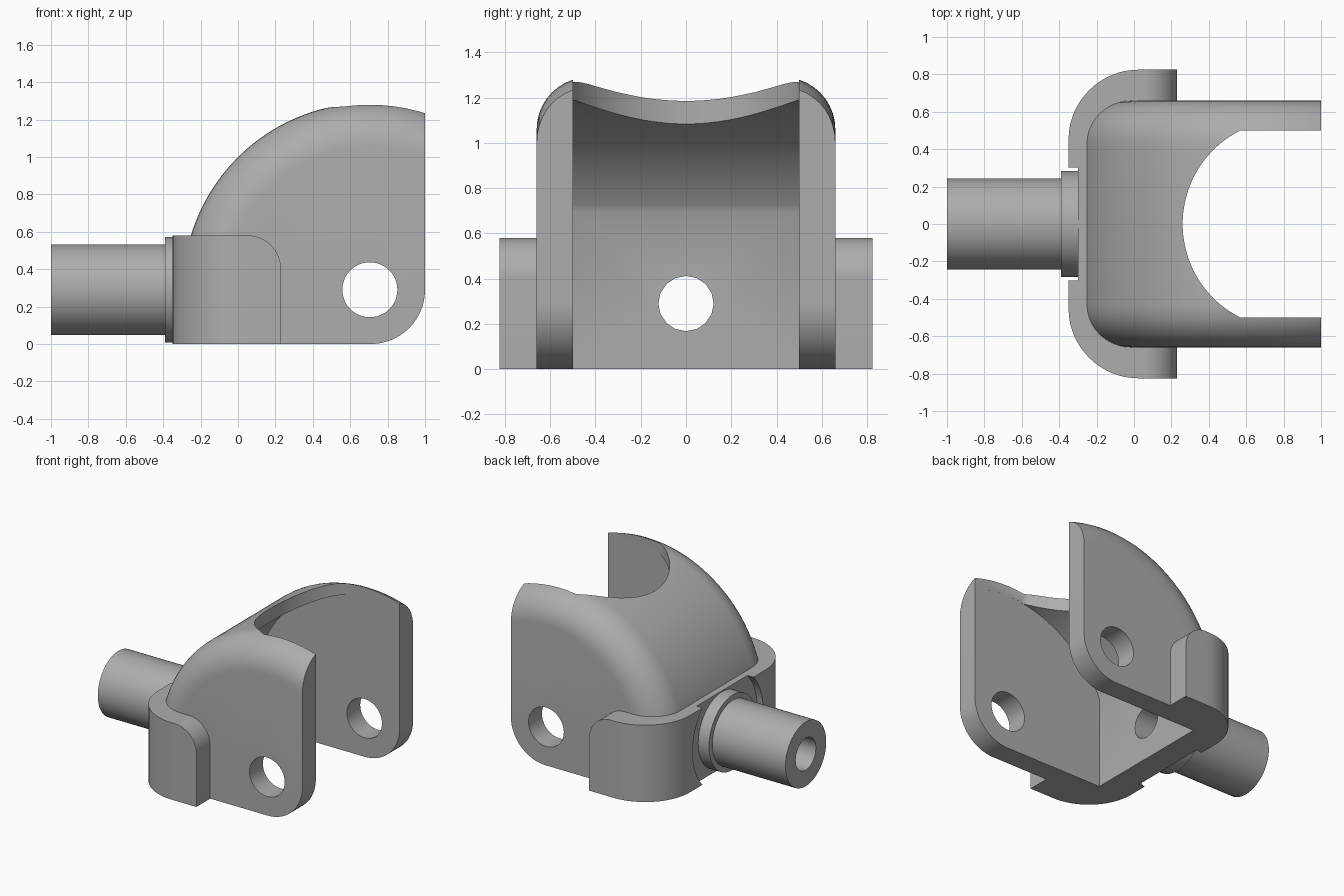
import bpy, bmesh
from math import sin, cos, pi, radians
from mathutils import Matrix

cube = bpy.data.objects.get("Cube")
if cube:
    bpy.data.objects.remove(cube, do_unlink=True)

# Single material
steel = bpy.data.materials.new("plain_grey")
steel.use_nodes = True
GREY = (0.42, 0.42, 0.42, 1)
steel.diffuse_color = GREY
steel.node_tree.nodes["Principled BSDF"].inputs["Base Color"].default_value = GREY

# Shared centre of the hood arc, arm holes and shaft height
PX, PZ = 0.705, 0.29
ARM_Y, INNER_Y = 0.66, 0.5


def finish(name, bm):
    bmesh.ops.recalc_face_normals(bm, faces=bm.faces)
    mesh = bpy.data.meshes.new(name)
    bm.to_mesh(mesh)
    bm.free()
    obj = bpy.data.objects.new(name, mesh)
    bpy.context.collection.objects.link(obj)
    mesh.materials.append(steel)
    return obj


def arc(cx, cy, r, start, end, n=16):
    angles = [radians(start + (end - start) * i / n) for i in range(n + 1)]
    return [(cx + r * cos(a), cy + r * sin(a)) for a in angles]


def prism(name, outline, axis, lo, hi):
    """Extrude a 2D outline along z (outline in x, y) or y (outline in x, z)."""
    def place(u, v, w):
        return (u, v, w) if axis == "z" else (u, w, v)
    bm = bmesh.new()
    face = bm.faces.new([bm.verts.new(place(u, v, lo)) for u, v in outline])
    new = bmesh.ops.extrude_face_region(bm, geom=[face])["geom"]
    bmesh.ops.translate(bm, vec=place(0, 0, hi - lo),
                        verts=[g for g in new if isinstance(g, bmesh.types.BMVert)])
    return finish(name, bm)


def rod(name, axis, radius, lo, hi, x=0, sides=64, rim=0):
    """Cylinder along x or y at shaft height, with optional rounded rims."""
    bm = bmesh.new()
    bmesh.ops.create_cone(bm, cap_ends=True, segments=sides, radius1=radius,
                          radius2=radius, depth=hi - lo)
    if rim:
        edges = [e for e in bm.edges if abs(e.verts[0].co.z - e.verts[1].co.z) < 0.001]
        bmesh.ops.bevel(bm, geom=edges, offset=rim, segments=10, profile=0.5,
                        affect="EDGES")
    mid = (lo + hi) / 2
    if axis == "x":
        move = Matrix.Translation((mid, 0, PZ)) @ Matrix.Rotation(pi / 2, 4, "Y")
    else:
        move = Matrix.Translation((x, mid, PZ)) @ Matrix.Rotation(pi / 2, 4, "X")
    bm.transform(move)
    return finish(name, bm)


def combine(obj, other, operation, keep=False):
    mod = obj.modifiers.new("join", "BOOLEAN")
    mod.operation, mod.object, mod.solver = operation, other, "EXACT"
    bpy.context.view_layer.objects.active = obj
    bpy.ops.object.modifier_apply(modifier=mod.name)
    if not keep:
        bpy.data.objects.remove(other, do_unlink=True)


# Hood: thick disc with rounded rims
bracket = rod("bracket", "y", 1.0, -ARM_Y, ARM_Y, PX, sides=96, rim=0.23)

# Collar wrapped round the lower back
collar_plan = ([(0.23, -0.825), (0.23, 0.825)]
               + arc(0.025, 0.45, 0.375, 90, 180) + arc(0.025, -0.45, 0.375, 180, 270))
collar = prism("collar", collar_plan, "z", -0.2, 0.58)
collar_side = [(-0.6, -0.4), (0.23, -0.4)] + arc(0.05, 0.4, 0.18, 0, 90) + [(-0.6, 0.58)]
# Slightly raised limit keeps the collar's own flat top
collar_side = [(x, z + 0.0005) for x, z in collar_side]
combine(collar, prism("collar_limit", collar_side, "y", -1, 1), "INTERSECT")
combine(bracket, collar, "UNION")

# Flat bottom, flat front ends and rounded lower arm corners
trim = [(-1.5, 0)] + arc(0.71, 0.29, 0.29, -90, 0) + [(1.0, 1.6), (-1.5, 1.6)]
combine(bracket, prism("trim", trim, "y", -1.2, 1.2), "INTERSECT")

# Cavity between the arms, with curved ceiling
cavity = [(1.3, -0.3), (-0.11, -0.3)] + arc(PX, PZ, 0.91, 153.6, 60, 40) + [(1.3, 1.0)]
combine(bracket, prism("cavity", cavity, "y", -INNER_Y, INNER_Y), "DIFFERENCE")

# Scooped opening in the top of the hood
scoop = [(1.3, INNER_Y)] + arc(0.82, 0, 0.56, 116.8, 243.2, 40) + [(1.3, -INNER_Y)]
combine(bracket, prism("scoop", scoop, "z", 0.4, 1.8), "DIFFERENCE")

# Arm holes and round recess behind the flange
combine(bracket, rod("arm_holes", "y", 0.147, -1, 1, PX, sides=48), "DIFFERENCE")
combine(bracket, rod("recess", "x", 0.42, -0.6, -0.3), "DIFFERENCE")

# Shaft and flange with a bore through everything
shaft = rod("shaft", "x", 0.243, -1.0, -0.32)
combine(shaft, rod("flange", "x", 0.283, -0.39, -0.3), "UNION")
bore = rod("bore", "x", 0.122, -1.2, 0.2, sides=16)
combine(shaft, bore, "DIFFERENCE", keep=True)
combine(bracket, bore, "DIFFERENCE")

# Smooth curves, crisp edges
for obj in (bracket, shaft):
    bpy.ops.object.select_all(action="DESELECT")
    obj.select_set(True)
    bpy.context.view_layer.objects.active = obj
    bpy.ops.object.shade_smooth_by_angle(angle=radians(30))
